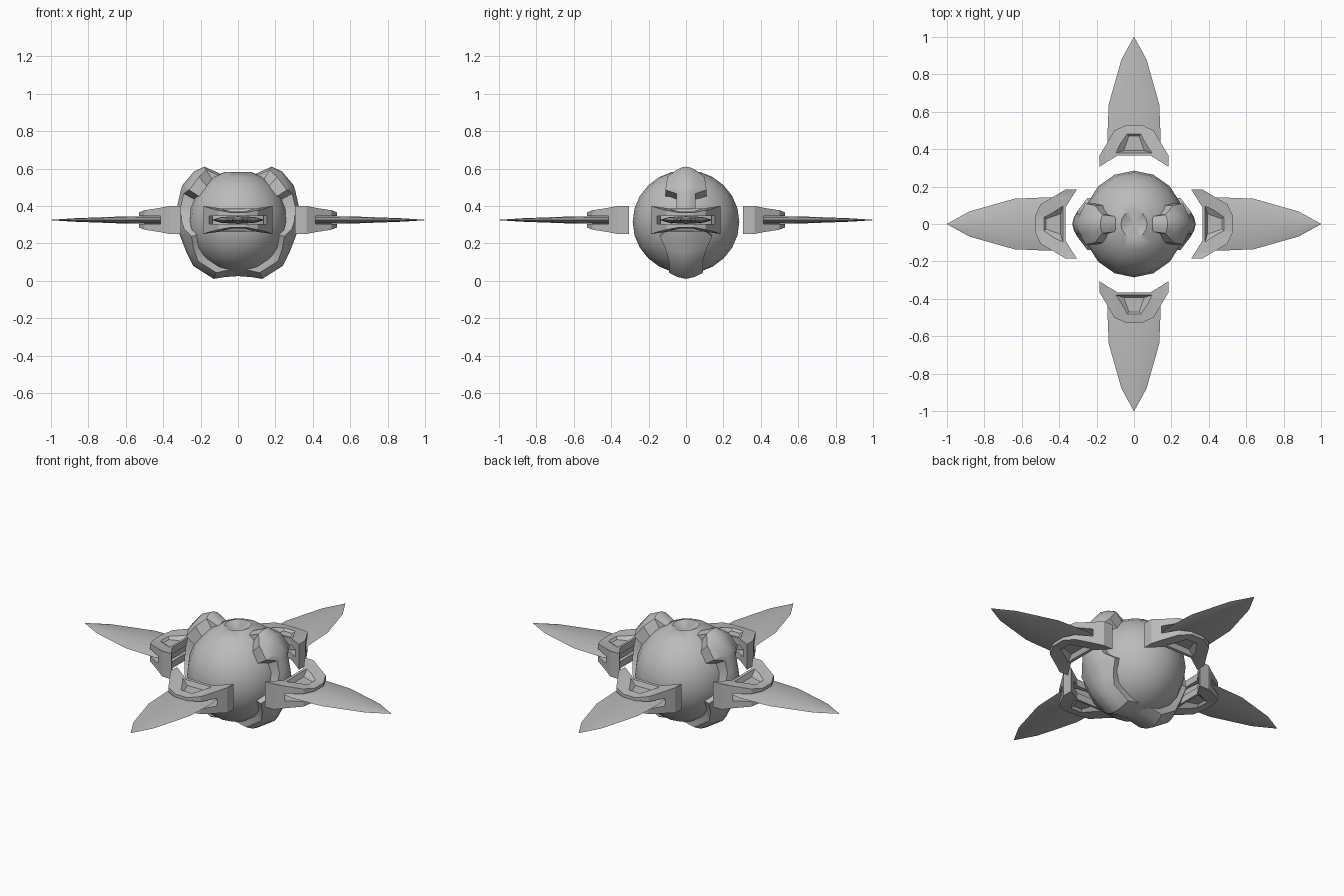
import bpy, bmesh, math
from mathutils import Matrix, Vector

if "Cube" in bpy.data.objects:
    bpy.data.objects.remove(bpy.data.objects["Cube"])

MID = 0.325          # height of the blade plane

grey = bpy.data.materials.new("mid grey")
grey.diffuse_color = (0.5, 0.5, 0.5, 1)
grey.use_nodes = True
grey.node_tree.nodes["Principled BSDF"].inputs["Base Color"].default_value = grey.diffuse_color


def finish(bm, name, angle=30):
    """Turn a bmesh into a named object, shaded smooth below the angle."""
    bmesh.ops.remove_doubles(bm, verts=bm.verts, dist=1e-5)
    bmesh.ops.recalc_face_normals(bm, faces=bm.faces)
    me = bpy.data.meshes.new(name)
    bm.to_mesh(me)
    bm.free()
    me.materials.append(grey)
    ob = bpy.data.objects.new(name, me)
    bpy.context.collection.objects.link(ob)
    bpy.ops.object.select_all(action='DESELECT')
    bpy.context.view_layer.objects.active = ob
    ob.select_set(True)
    if angle:
        bpy.ops.object.shade_smooth_by_angle(angle=math.radians(angle))
    return ob


def loft(bm, rings, closed=True, caps=True):
    """Skin a list of equal-length point rings."""
    vs = [[bm.verts.new(p) for p in r] for r in rings]
    n = len(vs[0])
    for a, b in zip(vs, vs[1:]):
        for i in range(n if closed else n - 1):
            j = (i + 1) % n
            bm.faces.new((a[i], a[j], b[j], b[i]))
    if caps:
        bm.faces.new(vs[0][::-1])
        bm.faces.new(vs[-1])


# core ball with a shallow dish in the top
bm = bmesh.new()
bmesh.ops.create_uvsphere(bm, u_segments=16, v_segments=12, radius=0.285)
for v in bm.verts:
    v.co = Vector((v.co.x * 0.95, v.co.y, v.co.z * 0.97 + 0.315))
    r = math.hypot(v.co.x, v.co.y)
    if v.co.z > 0.5 and r < 0.05:
        v.co.z = 0.545
finish(bm, "core_ball", 50)

# raised collar on both sides: outer x, outer z, half width in y
collar = [(0, .025, .09), (.07, .02, .09), (.13, .01, .09), (.24, .08, .09),
          (.275, .15, .11), (.302, .22, .14), (.322, .27, .09), (.33, .32, .07),
          (.325, .40, .05), (.308, .475, .05), (.298, .51, .11),
          (.235, .585, .10), (.18, .61, .05), (.10, .575, .04)]
for side, label in ((1, "right"), (-1, "left")):
    bm = bmesh.new()
    rings = []
    for x, z, w in collar:
        d = Vector((x, 0, z - 0.315))
        r = d.length
        d.normalize()
        ring = []
        for y, rad in ((-w, .2), (-w, r - .4 * w), (-w / 2, r - .12 * w), (0, r),
                       (w / 2, r - .12 * w), (w, r - .4 * w), (w, .2)):
            p = d * rad
            ring.append((side * p.x, y, p.z + 0.315))
        rings.append(ring)
    loft(bm, rings)
    finish(bm, "collar_" + label, 35)


def build_blade(name):
    # flat leaf with a faint bevel and central ridge
    bm = bmesh.new()
    rings = []
    for y, w, t in ((.38, .13, .02), (.45, .143, .021), (.64, .135, .018),
                    (.88, .067, .009), (1.0, .001, .001)):
        rings.append([(-w, y, MID), (-w * .62, y, MID + t * .75), (0, y, MID + t),
                      (w * .62, y, MID + t * .75), (w, y, MID),
                      (w * .62, y, MID - t * .75), (0, y, MID - t),
                      (-w * .62, y, MID - t * .75)])
    loft(bm, rings)
    return finish(bm, name, 30)


# clamp plan: inner x, inner y, inner height, outer x, outer y, outer height
half = [(.04, .365, .062, .04, .53, .04), (.09, .365, .062, .105, .50, .052),
        (.15, .328, .07, .155, .415, .065), (.185, .305, .075, .185, .365, .075)]
plan = [(-a, b, c, -d, e, f) for a, b, c, d, e, f in half[::-1]] + half


def build_plate(name, s):
    # crescent plate above (s=1) or below (s=-1) the blade
    bm = bmesh.new()
    gap = .022
    loft(bm, [[(a, b, MID + s * gap), (d, e, MID + s * gap),
               (d, e, MID + s * f), (a, b, MID + s * c)]
              for a, b, c, d, e, f in plan])
    ob = finish(bm, name, 0)
    # tapered pocket sunk into the plate
    bm = bmesh.new()
    rings = []
    for z, wi, wo, yi, yo in ((.034, .055, .027, .392, .470),
                              (.080, .125, .062, .372, .512)):
        rings.append([(-wi, yi, MID + s * z), (wi, yi, MID + s * z),
                      (wo, yo, MID + s * z), (-wo, yo, MID + s * z)])
    loft(bm, rings)
    cutter = finish(bm, "pocket_cutter", 0)
    bpy.context.view_layer.objects.active = ob
    m = ob.modifiers.new("pocket", 'BOOLEAN')
    m.operation, m.object, m.solver = 'DIFFERENCE', cutter, 'EXACT'
    bpy.ops.object.modifier_apply(modifier=m.name)
    bpy.data.objects.remove(cutter)
    return ob


def build_end(name, s):
    # full-height block closing one end of the clamp
    bm = bmesh.new()
    pts = [(.135, .338), (.185, .305), (.185, .365), (.155, .415)]
    loft(bm, [[(s * x, y, MID + k * (.075 if x > .18 else .064)) for x, y in pts]
              for k in (-1, 1)])
    return finish(bm, name, 0)


# four blades with their clamps, a quarter turn apart
parts = [build_blade("blade"), build_plate("upper_clamp", 1),
         build_plate("lower_clamp", -1),
         build_end("clamp_end_a", 1), build_end("clamp_end_b", -1)]
for k, label in enumerate(("back", "left", "front", "right")):
    for src in parts:
        ob = src.copy()
        ob.data = src.data.copy()
        ob.data.transform(Matrix.Rotation(k * math.pi / 2, 4, 'Z'))
        ob.name = label + "_" + src.name
        bpy.context.collection.objects.link(ob)
for src in parts:
    bpy.data.objects.remove(src)
